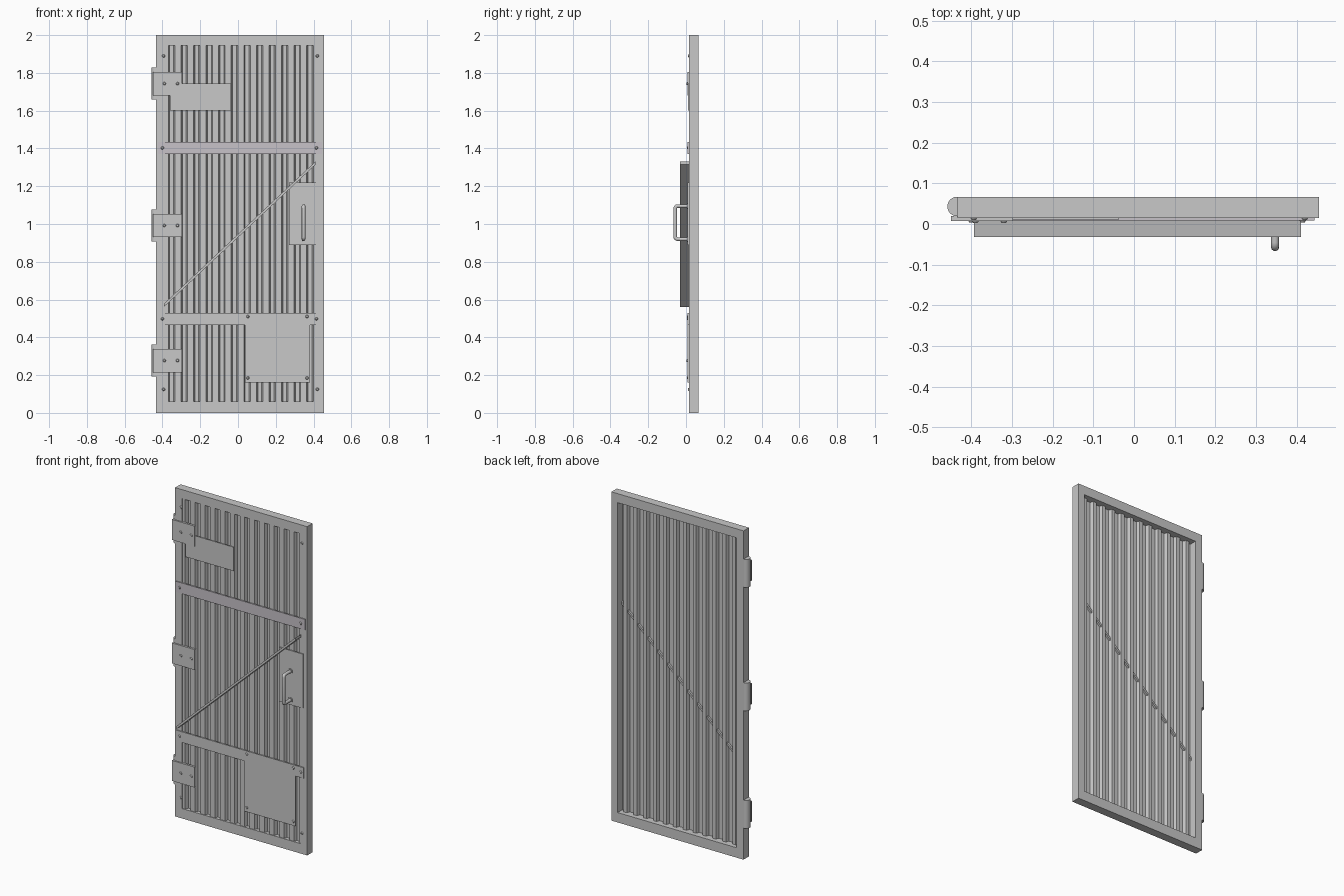
import bpy, bmesh, math
from mathutils import Matrix, Vector

cube = bpy.data.objects.get("Cube")
if cube:
    bpy.data.objects.remove(cube, do_unlink=True)


def material(name, color):
    m = bpy.data.materials.new(name)
    m.use_nodes = True
    m.diffuse_color = color
    m.node_tree.nodes["Principled BSDF"].inputs["Base Color"].default_value = color
    return m


GREY = material("grey metal", (0.58, 0.58, 0.58, 1))
LILAC = material("lilac grey metal", (0.57, 0.54, 0.58, 1))


def finish(name, bm, mat=GREY, smooth=False):
    bmesh.ops.recalc_face_normals(bm, faces=bm.faces)
    mesh = bpy.data.meshes.new(name)
    bm.to_mesh(mesh)
    bm.free()
    mesh.materials.append(mat)
    ob = bpy.data.objects.new(name, mesh)
    bpy.context.collection.objects.link(ob)
    if smooth:
        bpy.ops.object.select_all(action="DESELECT")
        ob.select_set(True)
        bpy.context.view_layer.objects.active = ob
        bpy.ops.object.shade_smooth_by_angle(angle=math.radians(35))
    return ob


def prism(name, outline, y0, y1, mat=GREY):
    """Extrude an (x, z) outline from y0 back to y1."""
    bm = bmesh.new()
    face = bm.faces.new([bm.verts.new((x, y0, z)) for x, z in outline])
    new = bmesh.ops.extrude_face_region(bm, geom=[face])["geom"]
    bmesh.ops.translate(bm, vec=(0, y1 - y0, 0),
                        verts=[v for v in new if isinstance(v, bmesh.types.BMVert)])
    return finish(name, bm, mat)


def rect(x0, x1, z0, z1):
    return [(x0, z0), (x1, z0), (x1, z1), (x0, z1)]


def plate(name, x0, x1, z0, z1, front=0.009, back=0.016, mat=GREY):
    return prism(name, rect(x0, x1, z0, z1), front, back, mat)


def screw(name, x, z, y):
    """Low domed head facing the front."""
    bm = bmesh.new()
    bmesh.ops.create_cone(bm, cap_ends=True, segments=12, radius1=0.009,
                          radius2=0.005, depth=0.006,
                          matrix=Matrix.Translation((x, y - 0.002, z))
                          @ Matrix.Rotation(math.pi / 2, 4, "X"))
    finish(name, bm, smooth=True)


# Door frame: one ring extruded through its depth
FRONT, BACK = 0.015, 0.067
L, R, B, T = -0.386, 0.413, 0.06, 1.945
bm = bmesh.new()
loops = [[[bm.verts.new((x, y, z)) for x, z in o]
          for o in (rect(-0.434, 0.455, 0, 2), rect(L, R, B, T))]
         for y in (FRONT, BACK)]
(fo, fi), (bo, bi) = loops
for p, q in ((fo, fi), (bo, bi), (fo, bo), (fi, bi)):
    for i in range(4):
        j = (i + 1) % 4
        bm.faces.new((p[i], p[j], q[j], q[i]))
finish("door_frame", bm)

# Corrugated sheet filling the frame
RIBS, NEAR, FAR = 12, 0.02, 0.039
pitch = (R - L) / RIBS
bm = bmesh.new()
profile = [(L, NEAR)]
for i in range(RIBS):
    x = L + i * pitch
    profile += [(x + pitch * f, y) for f, y in
                ((0.25, NEAR), (0.36, FAR), (0.68, FAR), (0.79, NEAR))]
profile.append((R, NEAR))
columns = [[bm.verts.new((x, y, z)) for z in (B, T)] for x, y in profile]
for a, b in zip(columns, columns[1:]):
    bm.faces.new((a[0], b[0], b[1], a[1]))
sheet = finish("corrugated_sheet", bm)
mod = sheet.modifiers.new("thickness", "SOLIDIFY")
mod.thickness = 0.002
mod.offset = 0

# Diagonal brace standing edge-on through the sheet
prism("diagonal_brace", [(-0.393, 0.56), (0.411, 1.315), (0.411, 1.332), (-0.393, 0.577)],
      -0.032, 0.033)

# Cross bars and cover plates
plate("upper_cross_bar", -0.423, 0.444, 1.37, 1.435, mat=LILAC)
plate("lower_cross_bar", -0.423, 0.435, 0.465, 0.53)
plate("upper_cover_plate", -0.36, -0.037, 1.6, 1.745, 0.011)
plate("lower_cover_plate", 0.037, 0.38, 0.16, 0.465)
plate("lock_plate", 0.27, 0.43, 0.89, 1.22)

# Hinges: leaf plate, barrel and two screws each
for label, z in (("lower", 0.277), ("middle", 0.992), ("upper", 1.743)):
    plate(f"{label}_hinge_leaf", -0.45, -0.297, z - 0.062, z + 0.062, 0.007, 0.02)
    bm = bmesh.new()
    bmesh.ops.create_cone(bm, cap_ends=True, segments=24, radius1=0.024, radius2=0.024,
                          depth=0.17, matrix=Matrix.Translation((-0.435, 0.043, z)))
    finish(f"{label}_hinge_barrel", bm, smooth=True)
    for i, x in enumerate((-0.39, -0.32)):
        screw(f"{label}_hinge_screw_{i + 1}", x, z, 0.007)

# Screws on the bars, plates and frame corners
for z in (0.498, 1.403):
    for x in (-0.4, 0.415):
        screw("bar_screw", x, z, 0.009)
for x, z in ((0.052, 0.51), (0.365, 0.51), (0.052, 0.185), (0.365, 0.185)):
    screw("cover_screw", x, z, 0.009)
for x in (-0.394, 0.42):
    for z in (0.125, 1.89):
        screw("frame_screw", x, z, FRONT)

# Pull handle: a bent round rod with two mounting discs
curve = bpy.data.curves.new("pull_handle", "CURVE")
curve.dimensions = "3D"
curve.bevel_depth = 0.01
curve.bevel_resolution = 3
curve.use_fill_caps = True
spline = curve.splines.new("POLY")
HX, LOW, HIGH, OUT, BEND = 0.347, 0.92, 1.095, -0.057, 0.012
path = [(0.012, LOW)]
for cz, start in ((LOW + BEND, -90), (HIGH - BEND, -180)):
    for k in range(5):
        a = math.radians(start - k * 22.5) if start == -90 else math.radians(180 - k * 22.5)
        path.append((OUT + BEND + BEND * math.cos(a), cz + BEND * math.sin(a)))
path.append((0.012, HIGH))
spline.points.add(len(path) - 1)
for point, (y, z) in zip(spline.points, path):
    point.co = (HX, y, z, 1)
curve.materials.append(GREY)
handle = bpy.data.objects.new("pull_handle", curve)
bpy.context.collection.objects.link(handle)
for z in (LOW, HIGH):
    bm = bmesh.new()
    bmesh.ops.create_cone(bm, cap_ends=True, segments=16, radius1=0.015, radius2=0.015,
                          depth=0.006, matrix=Matrix.Translation((HX, 0.007, z))
                          @ Matrix.Rotation(math.pi / 2, 4, "X"))
    finish("handle_mount", bm, smooth=True)
